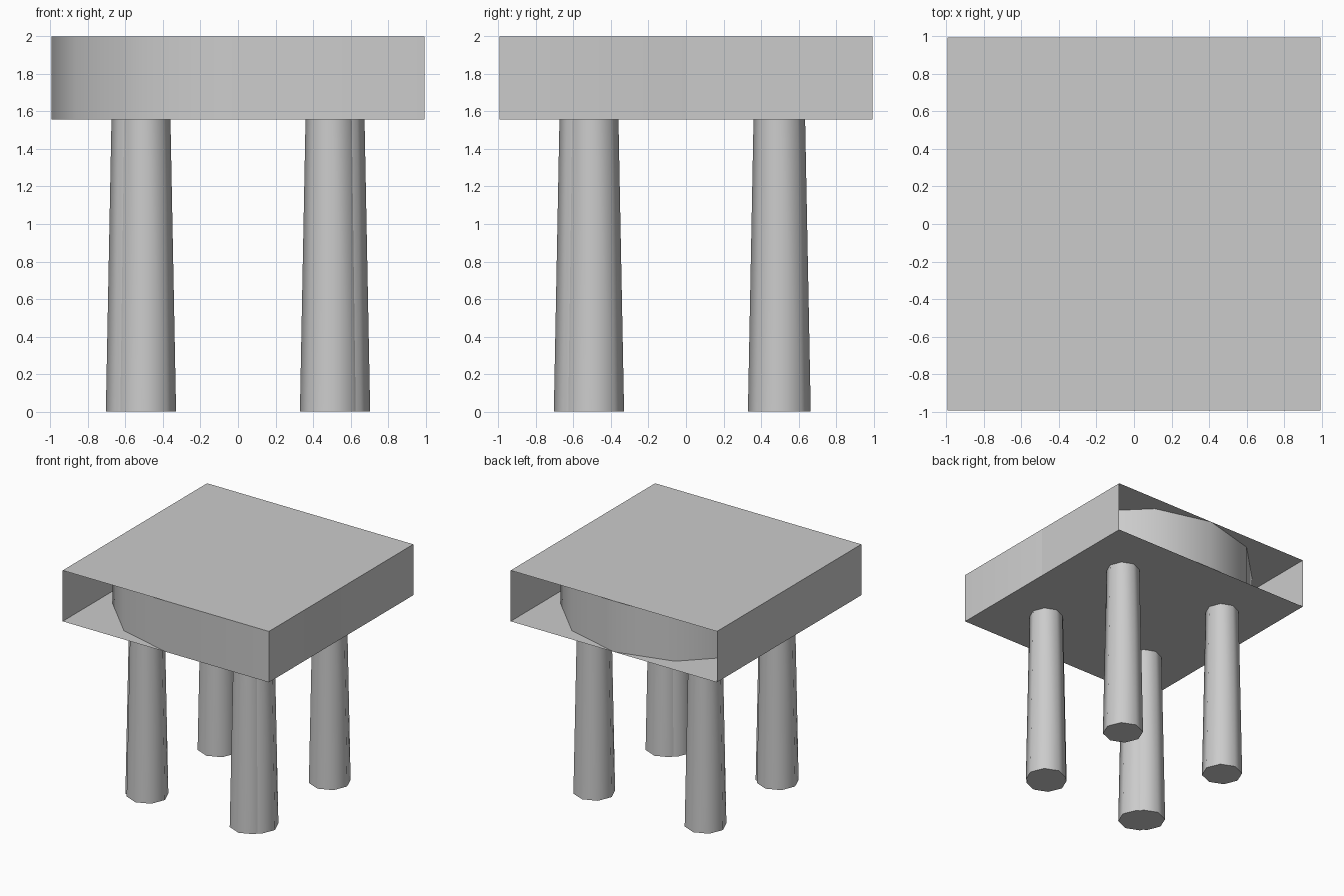
import bpy, bmesh, math

if "Cube" in bpy.data.objects:
    bpy.data.objects.remove(bpy.data.objects["Cube"])

S, ZB, ZT = 0.995, 1.556, 2.0      # half width, underside and top of the slab


def finish(name, bm, smooth=True):
    mesh = bpy.data.meshes.new(name)
    bm.to_mesh(mesh)
    bm.free()
    ob = bpy.data.objects.new(name, mesh)
    bpy.context.collection.objects.link(ob)
    if smooth:
        bpy.ops.object.select_all(action='DESELECT')
        ob.select_set(True)
        bpy.context.view_layer.objects.active = ob
        bpy.ops.object.shade_smooth_by_angle(angle=math.radians(50))
    return ob


def plate(name, z, up):
    bm = bmesh.new()
    pts = [(-S, -S), (S, -S), (S, S), (-S, S)]
    if not up:
        pts.reverse()
    bm.faces.new([bm.verts.new((x, y, z)) for x, y in pts])
    return finish(name, bm, False)


def wall(name, path, closed=False):
    # Vertical strip along a path; counter-clockwise paths face outward
    bm = bmesh.new()
    low = [bm.verts.new((x, y, ZB)) for x, y in path]
    top = [bm.verts.new((x, y, ZT)) for x, y in path]
    n = len(path)
    for i in range(n if closed else n - 1):
        j = (i + 1) % n
        bm.faces.new((low[i], low[j], top[j], top[i]))
    return finish(name, bm)


# Table top: two square plates
plate("top_plate", ZT, True)
plate("bottom_plate", ZB, False)

# Inner drum: three rounded quarters, square front right corner
arc = [(S * math.cos(math.radians(a)), S * math.sin(math.radians(a)))
       for a in range(0, 271, 30)]
wall("curved_apron", arc + [(S, -S)], closed=True)

# Flat side walls; front and back stay open
wall("left_side_wall", [(-S, S), (-S, -S)])
wall("right_side_wall", [(S, 0), (S, S)])


# Tapered eight-sided legs; the front ones are two overlapping posts
def leg(name, x, y):
    bm = bmesh.new()
    bmesh.ops.create_cone(bm, cap_ends=True, segments=8, radius1=0.1675,
                          radius2=0.1375, depth=ZB)
    bmesh.ops.translate(bm, verts=bm.verts, vec=(x, y, ZB / 2))
    return finish(name, bm)


for side, sx in (("left", -1), ("right", 1)):
    leg(f"back_{side}_leg", sx * 0.537, 0.4975)
    leg(f"front_{side}_leg", sx * 0.537, -0.4975)
    leg(f"front_{side}_leg_post", sx * 0.4975, -0.537)
